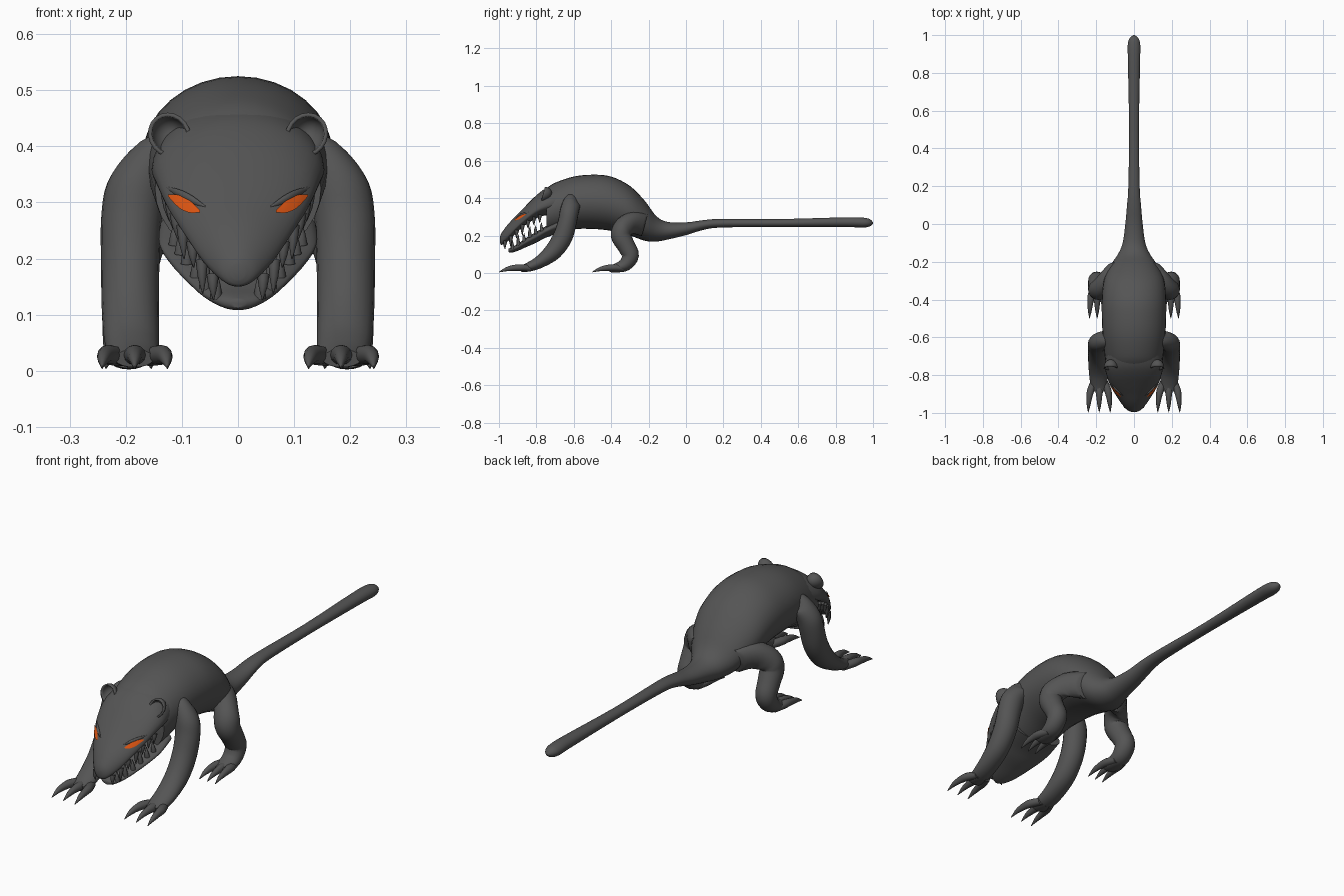
import bpy, bmesh, math
from mathutils import Vector
from mathutils.bvhtree import BVHTree

if "Cube" in bpy.data.objects:
    bpy.data.objects.remove(bpy.data.objects["Cube"])


def material(name, rgb):
    m = bpy.data.materials.new(name)
    m.diffuse_color = (*rgb, 1)
    m.use_nodes = True
    m.node_tree.nodes["Principled BSDF"].inputs["Base Color"].default_value = m.diffuse_color
    return m


GREY = material("dark grey hide", (0.09, 0.09, 0.09))
ORANGE = material("orange eye", (0.72, 0.09, 0.006))


def spline(pts, n=4):
    """Catmull-Rom resampling of tuples of any length."""
    out = []
    for i in range(len(pts) - 1):
        p0, p1, p2, p3 = (pts[max(i - 1, 0)], pts[i], pts[i + 1], pts[min(i + 2, len(pts) - 1)])
        for k in range(n):
            t = k / n
            out.append([0.5 * (2 * b + (c - a) * t + (2 * a - 5 * b + 4 * c - d) * t * t
                               + (3 * b - a - 3 * c + d) * t ** 3)
                        for a, b, c, d in zip(p0, p1, p2, p3)])
    return out + [list(pts[-1])]


def finish(bm, name, mat=GREY, mirror=False, angle=60):
    bmesh.ops.recalc_face_normals(bm, faces=bm.faces[:])
    me = bpy.data.meshes.new(name)
    bm.to_mesh(me)
    bm.free()
    ob = bpy.data.objects.new(name, me)
    bpy.context.collection.objects.link(ob)
    me.materials.append(mat)
    bpy.ops.object.select_all(action='DESELECT')
    ob.select_set(True)
    bpy.context.view_layer.objects.active = ob
    bpy.ops.object.shade_smooth_by_angle(angle=math.radians(angle))
    if mirror:
        ob.modifiers.new("mirror", 'MIRROR').use_mirror_merge = False
    return ob


def skin(bm, rings):
    """Join rings of points into a capped tube."""
    vs = [[bm.verts.new(p) for p in r] for r in rings]
    n = len(vs[0])
    for a, b in zip(vs, vs[1:]):
        for i in range(n):
            bm.faces.new((a[i], a[(i + 1) % n], b[(i + 1) % n], b[i]))
    bm.faces.new(vs[0])
    bm.faces.new(vs[-1])


def hull(name, sections, n=32):
    """Loft along y; section = (y, half width, bottom z, top z, fraction of height where widest)."""
    rings = []
    for y, w, zb, zt, f in spline(sections):
        zm = zb + (zt - zb) * f
        ring = []
        for i in range(n):
            a = 2 * math.pi * i / n
            s = math.sin(a)
            ring.append((w * math.cos(a), y, zm + s * ((zt - zm) if s > 0 else (zm - zb))))
        rings.append(ring)
    bm = bmesh.new()
    skin(bm, rings)
    return finish(bm, name)


def limb(bm, path, n=16, steps=4):
    """Tube along a path; point = (x, y, z, half width in x, radius across)."""
    pts = spline(path, steps)
    rings = []
    for i, p in enumerate(pts):
        t = Vector(pts[min(i + 1, len(pts) - 1)][:3]) - Vector(pts[max(i - 1, 0)][:3])
        v = Vector((0, -t.z, t.y)).normalized()
        ring = []
        for k in range(n):
            a = 2 * math.pi * k / n
            q = Vector(p[:3]) + Vector((math.cos(a) * p[3], 0, 0)) + v * (math.sin(a) * p[4])
            q.z = max(q.z, 0)
            ring.append(q)
        rings.append(ring)
    skin(bm, rings)


# torso and tail in one smooth loft
hull("body_and_tail", [
    (-.745, .148, .195, .453, .5), (-.70, .155, .205, .482, .5), (-.60, .165, .233, .515, .5),
    (-.50, .17, .235, .525, .5), (-.40, .17, .225, .515, .5), (-.30, .16, .20, .465, .5),
    (-.22, .125, .172, .385, .5), (-.16, .085, .168, .305, .5), (-.10, .06, .178, .273, .5),
    (0, .046, .202, .27, .5), (.10, .037, .232, .283, .5), (.20, .03, .243, .289, .5),
    (.50, .026, .246, .288, .5), (.85, .032, .245, .297, .5), (.95, .033, .243, .295, .5),
    (.985, .022, .25, .286, .5), (1.0, .004, .264, .27, .5)])

# head
upper = [
    (-.995, .012, .162, .19, .5), (-.985, .035, .15, .215, .45), (-.95, .067, .172, .262, .4),
    (-.90, .10, .222, .314, .35), (-.85, .128, .262, .366, .35), (-.80, .145, .292, .415, .35),
    (-.75, .154, .308, .452, .35), (-.68, .145, .31, .48, .4)]
lower = [
    (-.95, .012, .112, .128, .5), (-.935, .038, .108, .137, .6), (-.90, .066, .118, .155, .6),
    (-.85, .098, .14, .19, .6), (-.80, .122, .162, .22, .6), (-.75, .14, .188, .25, .6),
    (-.68, .14, .212, .30, .5)]
head = hull("head_and_upper_jaw", upper)
hull("lower_jaw", lower)

# teeth
bm = bmesh.new()


def tooth(x, y, z, r, length):
    limb(bm, [(x, y, z, r, r), (x * .99, y - .004, z + length * .5, r * .7, r * .7),
              (x * .97, y - .002, z + length, .001, .001)], 8, 2)


for table, sign, count, first in ((upper, -1, 7, -.965), (lower, 1, 6, -.925)):
    fine = spline(table, 10)
    for i in range(count):
        y = first + i * .031
        s = min(fine, key=lambda q: abs(q[0] - y))
        edge = s[2] + .012 if sign < 0 else s[3] - .012
        tooth(s[1] * .84, y, edge, .011, sign * (.06 if i in (1, 3) else .045))
finish(bm, "teeth", mirror=True)

# eyes: slanted almond plates laid on the head
tree = BVHTree.FromPolygons([v.co for v in head.data.vertices],
                            [p.vertices[:] for p in head.data.polygons])
bm = bmesh.new()
grid = []
for i in range(13):
    t = i / 12
    row = []
    for j in range(5):
        x = .066 + .056 * t
        z = .282 + .029 * t + (j / 4 - .55) * .024 * math.sin(math.pi * (.04 + .92 * t))
        hit, nor, _, _ = tree.ray_cast(Vector((x, -2, z)), Vector((0, 1, 0)))
        if nor.y > 0:
            nor = -nor
        row.append(bm.verts.new(hit + nor * .004))
    grid.append(row)
for a, b in zip(grid, grid[1:]):
    for j in range(4):
        bm.faces.new((a[j], b[j], b[j + 1], a[j + 1]))
eye = finish(bm, "eye", ORANGE, mirror=True)

# brow ridges above the eyes
bm = bmesh.new()
brow = []
for t in (0, .25, .5, .75, 1):
    x, z = .058 + .07 * t, .292 + .034 * t
    hit, _, _, _ = tree.ray_cast(Vector((x, -2, z)), Vector((0, 1, 0)))
    r = .002 + .008 * math.sin(math.pi * t)
    brow.append((x, hit.y + .002, z, r, r))
rings = [[(x, y + r * math.cos(k * math.pi / 5), z + r * math.sin(k * math.pi / 5))
          for k in range(10)] for x, y, z, r, _ in spline(brow)]
skin(bm, rings)
finish(bm, "brow", mirror=True)

# ears: open cups facing forward
bm = bmesh.new()
bmesh.ops.create_uvsphere(bm, u_segments=20, v_segments=12, radius=.033)
bmesh.ops.delete(bm, geom=[v for v in bm.verts if v.co.z < -.001], context='VERTS')
ear = finish(bm, "ear")
for v in ear.data.vertices:
    x, y, z = v.co
    v.co = (.122 + x * .95 + y * .1, -.765 + z * 1.2 + y * .3, .42 + y)
shell = ear.modifiers.new("thickness", 'SOLIDIFY')
shell.thickness = .007
ear.modifiers.new("mirror", 'MIRROR')


# legs with clawed toes
def leg(name, path, cx, y0, spread):
    bm = bmesh.new()
    limb(bm, path, 20)
    for d in (-spread, 0, spread):
        limb(bm, [(cx + d * .5, y0 + .03, .024, .018, .016), (cx + d * .85, y0 - .02, .028, .02, .018),
                  (cx + d, y0 - .06, .027, .015, .016), (cx + d * 1.08, y0 - .10, .02, .01, .011),
                  (cx + d * 1.12, y0 - .14, .005, .001, .002)], 12)
    finish(bm, name, mirror=True)


leg("front_leg", [
    (.11, -.585, .405, .04, .03), (.145, -.605, .385, .05, .045), (.178, -.622, .335, .055, .05),
    (.19, -.635, .27, .054, .05), (.192, -.66, .19, .052, .052), (.192, -.71, .115, .051, .047),
    (.19, -.78, .06, .049, .034), (.187, -.84, .032, .045, .025), (.185, -.885, .022, .035, .016)],
    .184, -.858, .052)
leg("hind_leg", [
    (.09, -.22, .255, .05, .06), (.135, -.28, .268, .06, .06), (.175, -.33, .245, .06, .055),
    (.19, -.348, .20, .053, .054), (.195, -.32, .145, .048, .048), (.197, -.297, .092, .045, .045),
    (.197, -.325, .045, .043, .036), (.195, -.375, .026, .04, .024), (.193, -.41, .02, .032, .016)],
    .195, -.36, .036)
